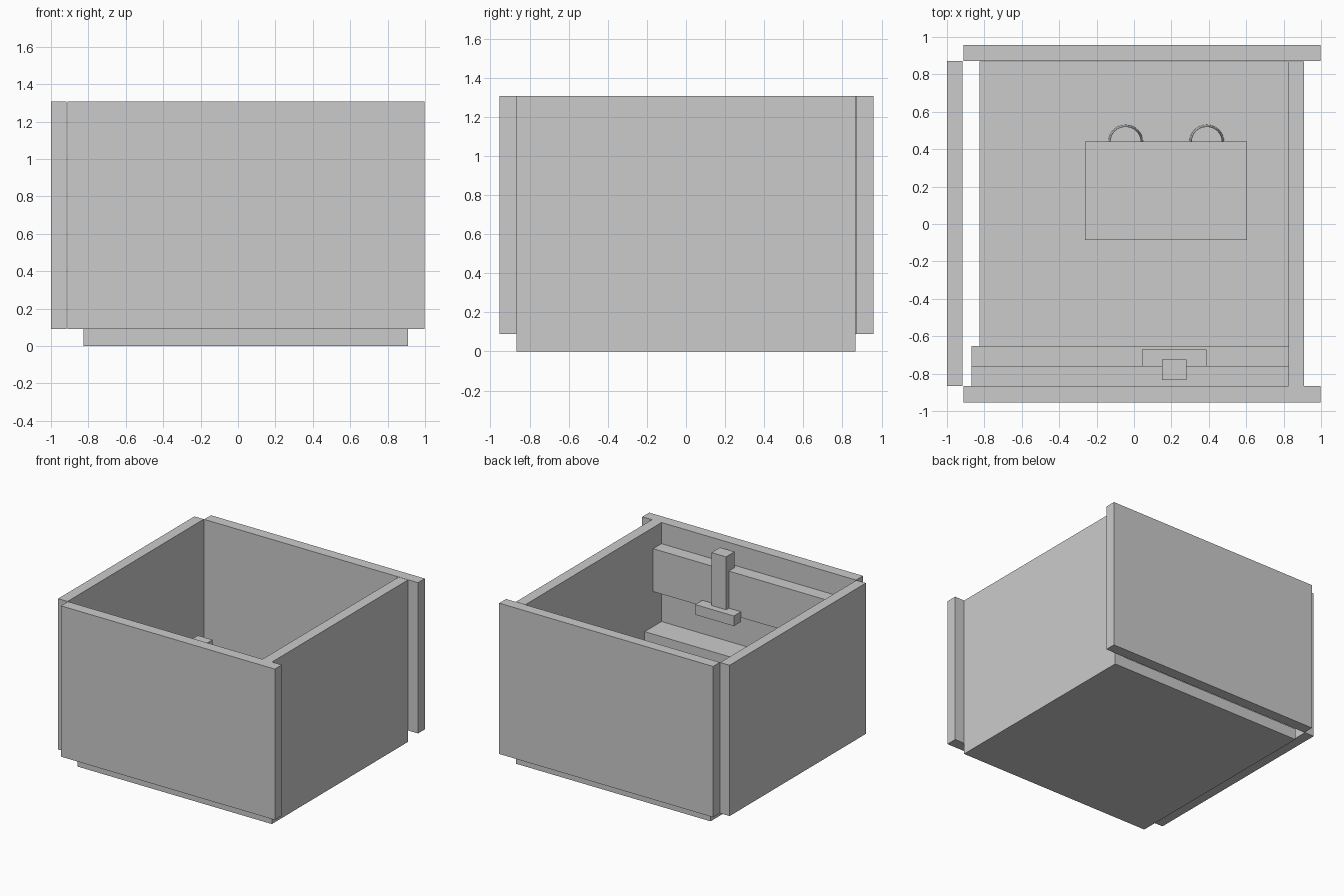
import bpy
import bmesh
from mathutils import Vector

if "Cube" in bpy.data.objects:
    bpy.data.objects.remove(bpy.data.objects["Cube"])

grey = bpy.data.materials.new("plain_grey")
grey.diffuse_color = (0.6, 0.6, 0.6, 1)
grey.use_nodes = True
grey.node_tree.nodes["Principled BSDF"].inputs["Base Color"].default_value = grey.diffuse_color


def add_object(name, bm):
    mesh = bpy.data.meshes.new(name)
    bm.to_mesh(mesh)
    bm.free()
    mesh.materials.append(grey)
    obj = bpy.data.objects.new(name, mesh)
    bpy.context.collection.objects.link(obj)
    return obj


def box(name, x, y, z):
    """Box from (min, max) ranges along each axis."""
    bm = bmesh.new()
    bmesh.ops.create_cube(bm, size=1)
    for v in bm.verts:
        v.co = Vector([r[0] if c < 0 else r[1] for c, r in zip(v.co, (x, y, z))])
    return add_object(name, bm)


FLOOR, TOP = 0.09, 1.307

# Floor slab and the four overlapping walls
box("floor", (-0.827, 0.825), (-0.868, 0.868), (0, FLOOR))
box("right_wall", (0.825, 0.91), (-0.868, 0.868), (0, TOP))
box("left_wall", (-1.0, -0.916), (-0.865, 0.872), (FLOOR, TOP))
box("front_wall", (-0.912, 0.997), (-0.955, -0.866), (FLOOR, TOP))
box("back_wall", (-0.912, 0.997), (0.871, 0.958), (FLOOR, TOP))

# Kitchen run along the front wall
box("counter", (-0.87, 0.825), (-0.866, -0.652), (FLOOR, 0.508))
box("upper_cabinet", (-0.87, 0.825), (-0.866, -0.76), (0.79, 1.136))
box("hood", (0.042, 0.387), (-0.76, -0.67), (0.755, 0.837))
box("hood_chimney", (0.15, 0.28), (-0.833, -0.725), (0.837, 1.264))

# Island with two stools tucked under its back side
box("island", (-0.262, 0.603), (-0.085, 0.44), (FLOOR, 0.508))
for side, x in (("left", -0.045), ("right", 0.389)):
    bm = bmesh.new()
    bmesh.ops.create_cone(bm, cap_ends=True, segments=32, radius1=0.093,
                          radius2=0.083, depth=0.27)
    bmesh.ops.translate(bm, verts=bm.verts, vec=(x, 0.438, FLOOR + 0.135))
    stool = add_object(side + "_stool", bm)
    bpy.ops.object.select_all(action='DESELECT')
    stool.select_set(True)
    bpy.context.view_layer.objects.active = stool
    bpy.ops.object.shade_smooth_by_angle()
